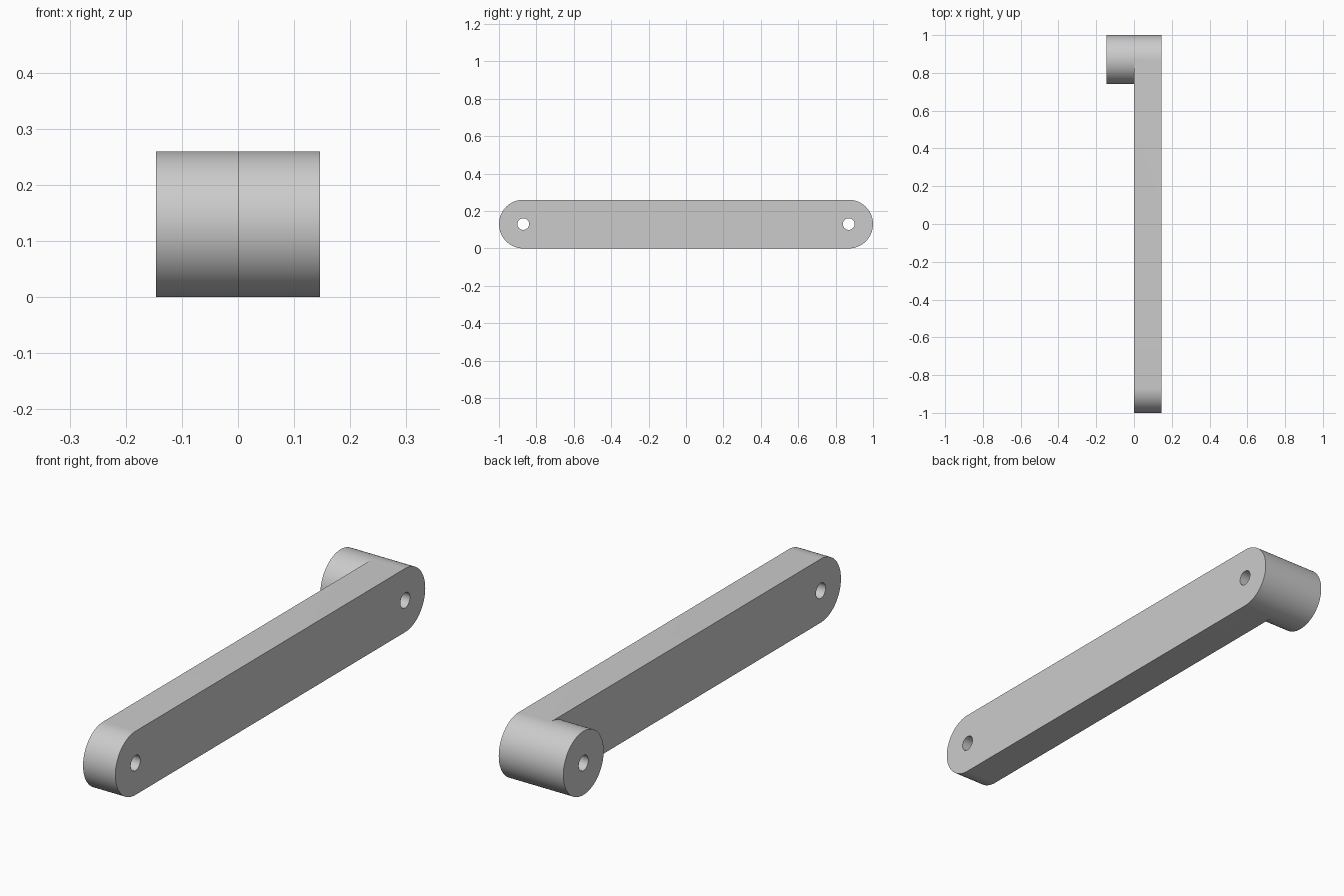
import bpy, bmesh
from math import sin, cos, pi, radians
from mathutils import Matrix

if "Cube" in bpy.data.objects:
    bpy.data.objects.remove(bpy.data.objects["Cube"])

R = 0.13        # end radius
C = 1.0 - R     # pivot distance from centre
T = 0.146       # thickness of arm and of boss
HOLE = 0.031
N = 48          # segments per half circle


def arc(yc, start):
    """Half circle of points in the y-z plane, anticlockwise."""
    return [(0, yc + R * cos(start + pi * i / N), R + R * sin(start + pi * i / N))
            for i in range(N + 1)]


bm = bmesh.new()

# Arm outline, split by the inner half of the boss circle
outer = [bm.verts.new(p) for p in arc(C, -pi / 2)]
inner = [outer[-1]] + [bm.verts.new(p) for p in arc(C, pi / 2)[1:-1]] + [outer[0]]
far = [bm.verts.new(p) for p in arc(-C, pi / 2)]
disc = bm.faces.new(outer + inner[1:-1])
body = bm.faces.new(inner[:1] + far + inner[:0:-1])

# Arm thickness
res = bmesh.ops.extrude_face_region(bm, geom=[disc, body], use_keep_orig=True)["geom"]
for v in [g for g in res if isinstance(g, bmesh.types.BMVert)]:
    v.co.x = T
bmesh.ops.dissolve_faces(bm, faces=[g for g in res if isinstance(g, bmesh.types.BMFace)],
                         use_verts=True)

# Boss on the back end
res = bmesh.ops.extrude_discrete_faces(bm, faces=[disc])["faces"]
for v in res[0].verts:
    v.co.x = -T
bmesh.ops.recalc_face_normals(bm, faces=bm.faces[:])

mesh = bpy.data.meshes.new("crank_arm")
bm.to_mesh(mesh)
bm.free()
arm = bpy.data.objects.new("crank_arm", mesh)
bpy.context.collection.objects.link(arm)

# Pivot holes
bm = bmesh.new()
for s in (-1, 1):
    bmesh.ops.create_cone(bm, cap_ends=True, segments=40, radius1=HOLE, radius2=HOLE,
                          depth=4 * T,
                          matrix=Matrix.Translation((0, s * C, R)) @ Matrix.Rotation(pi / 2, 4, 'Y'))
mesh = bpy.data.meshes.new("hole_cutter")
bm.to_mesh(mesh)
bm.free()
cutter = bpy.data.objects.new("hole_cutter", mesh)
bpy.context.collection.objects.link(cutter)
cutter.hide_render = True

bpy.context.view_layer.objects.active = arm
arm.select_set(True)
mod = arm.modifiers.new("pivot_holes", 'BOOLEAN')
mod.operation = 'DIFFERENCE'
mod.solver = 'EXACT'
mod.object = cutter
bpy.ops.object.modifier_apply(modifier=mod.name)
bpy.data.objects.remove(cutter)

bpy.ops.object.shade_smooth_by_angle(angle=radians(30))
